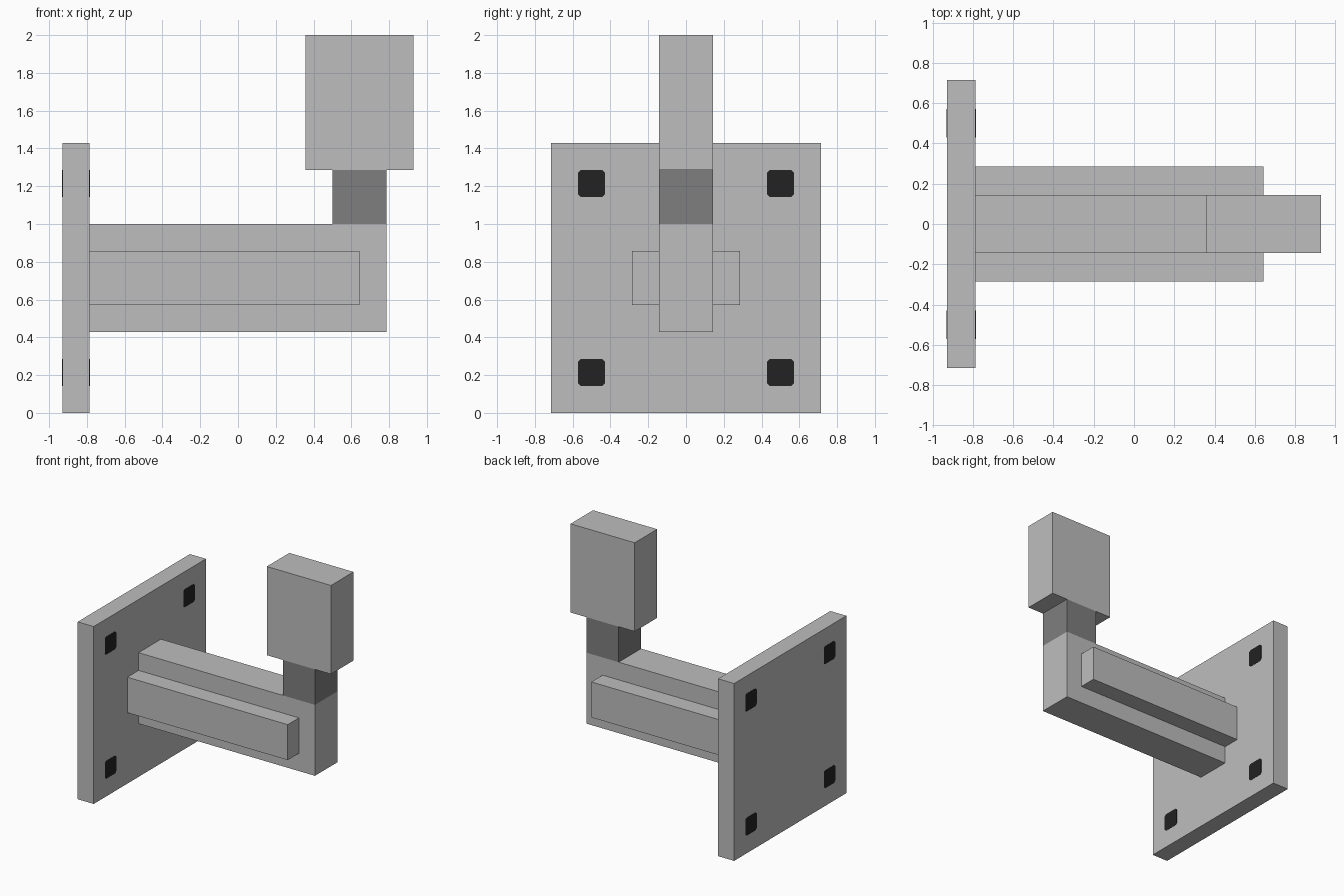
import bpy
import bmesh

cube = bpy.data.objects.get("Cube")
if cube:
    bpy.data.objects.remove(cube, do_unlink=True)

U = 1 / 7  # modelling grid unit


def material(name, v):
    m = bpy.data.materials.new(name)
    m.use_nodes = True
    m.diffuse_color = (v, v, v, 1)
    bsdf = m.node_tree.nodes["Principled BSDF"]
    bsdf.inputs["Base Color"].default_value = (v, v, v, 1)
    bsdf.inputs["Roughness"].default_value = 0.8
    return m


light_grey = material("light grey", 0.515)
mid_grey = material("mid grey", 0.212)
near_black = material("near black", 0.016)


def add_object(name, bm, mat):
    bmesh.ops.recalc_face_normals(bm, faces=bm.faces)
    mesh = bpy.data.meshes.new(name)
    bm.to_mesh(mesh)
    bm.free()
    mesh.materials.append(mat)
    ob = bpy.data.objects.new(name, mesh)
    bpy.context.collection.objects.link(ob)
    return ob


def box(name, lo, hi, mat):
    """Box between two corners given in grid units."""
    bm = bmesh.new()
    bmesh.ops.create_cube(bm, size=1)
    for v in bm.verts:
        v.co = [U * (hi[i] if v.co[i] > 0 else lo[i]) for i in range(3)]
    return add_object(name, bm, mat)


def bolt(name, y, z):
    """Square bolt with clipped corners, showing on both plate faces."""
    r, c = 0.5 * U, 0.4 * U
    outline = [(r, -c), (r, c), (c, r), (-c, r), (-r, c), (-r, -c), (-c, -r), (c, -r)]
    x0, x1 = -6.5 * U - 0.002, -5.5 * U + 0.002
    bm = bmesh.new()
    face = bm.faces.new([bm.verts.new((x0, y * U + a, z * U + b)) for a, b in outline])
    ext = bmesh.ops.extrude_face_region(bm, geom=[face], use_keep_orig=True)
    moved = [g for g in ext["geom"] if isinstance(g, bmesh.types.BMVert)]
    bmesh.ops.translate(bm, verts=moved, vec=(x1 - x0, 0, 0))
    return add_object(name, bm, near_black)


# Wall plate and horizontal arm
box("wall_plate", (-6.5, -5, 0), (-5.5, 5, 10), light_grey)
box("arm", (-5.5, -1, 3), (5.5, 1, 7), light_grey)

# Ribs along both sides of the arm
box("front_rib", (-5.5, -2, 4), (4.5, -1, 6), light_grey)
box("back_rib", (-5.5, 1, 4), (4.5, 2, 6), light_grey)

# Upright neck and head block
box("neck", (3.5, -1, 7), (5.5, 1, 9), mid_grey)
box("head_block", (2.5, -1, 9), (6.5, 1, 14), light_grey)

# Corner bolts
for side, y in (("front", -3.5), ("back", 3.5)):
    for level, z in (("lower", 1.5), ("upper", 8.5)):
        bolt(f"{side}_{level}_bolt", y, z)
